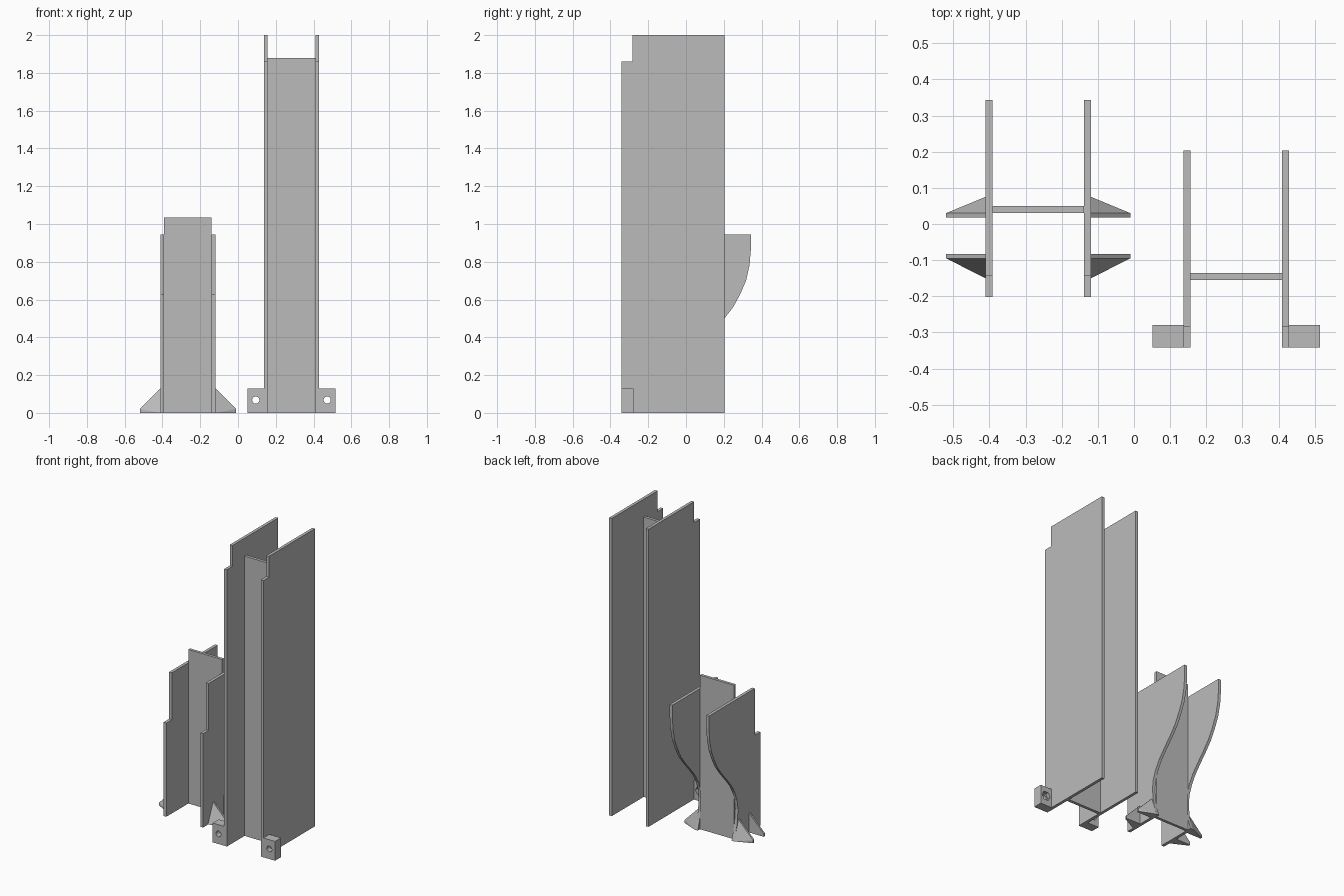
import bpy
import bmesh
import math
from mathutils import Vector

cube = bpy.data.objects.get("Cube")
if cube:
    bpy.data.objects.remove(cube, do_unlink=True)

grey = bpy.data.materials.new("light_grey")
grey.use_nodes = True
colour = (0.5, 0.5, 0.5, 1)
grey.diffuse_color = colour
grey.node_tree.nodes["Principled BSDF"].inputs["Base Color"].default_value = colour


def finish(bm, name):
    bmesh.ops.recalc_face_normals(bm, faces=bm.faces)
    mesh = bpy.data.meshes.new(name)
    bm.to_mesh(mesh)
    bm.free()
    mesh.materials.append(grey)
    obj = bpy.data.objects.new(name, mesh)
    bpy.context.collection.objects.link(obj)
    return obj


def prism(name, outline, axis, start, end):
    """Extrude a flat outline along x or y."""
    bm = bmesh.new()
    if axis == "x":
        verts = [bm.verts.new((start, a, b)) for a, b in outline]
        shift = Vector((end - start, 0, 0))
    else:
        verts = [bm.verts.new((a, start, b)) for a, b in outline]
        shift = Vector((0, end - start, 0))
    face = bm.faces.new(verts)
    result = bmesh.ops.extrude_face_region(bm, geom=[face], use_keep_orig=True)
    moved = [v for v in result["geom"] if isinstance(v, bmesh.types.BMVert)]
    bmesh.ops.translate(bm, verts=moved, vec=shift)
    return finish(bm, name)


def rect(a0, a1, b0, b1):
    return [(a0, b0), (a1, b0), (a1, b1), (a0, b1)]


def ring(x, z, radius, sides):
    return [(x + radius * math.cos(2 * math.pi * i / sides),
             z + radius * math.sin(2 * math.pi * i / sides)) for i in range(sides)]


def cut(target, cutter):
    cutter.hide_render = True
    cutter.hide_set(True)
    mod = target.modifiers.new("cut", "BOOLEAN")
    mod.operation = "DIFFERENCE"
    mod.solver = "EXACT"
    mod.object = cutter


SIDES = (("right", -1), ("left", 1))
HALF, THICK = 0.126, 0.02

# Tall channel: notched side plates, web and drilled mounting lugs
TALL_X = 0.283
tall_outline = [(-0.342, 0), (0.203, 0), (0.203, 2), (-0.283, 2),
                (-0.283, 1.86), (-0.342, 1.86)]
prism("tall_web", rect(TALL_X - HALF, TALL_X + HALF, 0, 1.88), "y", -0.155, -0.135)
for side, s in SIDES:
    inner, outer = TALL_X + s * HALF, TALL_X + s * (HALF + THICK)
    prism("tall_plate_" + side, tall_outline, "x", inner, outer)
    lug = prism("mounting_lug_" + side, rect(outer, TALL_X + s * 0.232, 0, 0.13),
                "y", -0.342, -0.279)
    hole_x, hole_z = TALL_X + s * 0.189, 0.068
    cut(lug, prism("hole_cutter_" + side, ring(hole_x, hole_z, 0.019, 24),
                   "y", -0.4, -0.29))
    cut(lug, prism("nut_pocket_cutter_" + side, ring(hole_x, hole_z, 0.032, 6),
                   "y", -0.303, -0.2))

# Short channel: side plates with a stepped front and an S-curved back
SHORT_X = -0.265
back_curve = [(0.075, 0), (0.055, 0.06), (0.042, 0.12), (0.035, 0.2),
              (0.043, 0.26), (0.065, 0.32), (0.1, 0.38), (0.15, 0.44),
              (0.203, 0.5), (0.25, 0.56), (0.288, 0.63), (0.318, 0.7),
              (0.336, 0.78), (0.343, 0.86), (0.343, 0.945)]
short_outline = [(-0.202, 0)] + back_curve + [(-0.143, 0.945), (-0.143, 0.63),
                                              (-0.202, 0.63)]
prism("short_web", rect(SHORT_X - HALF, SHORT_X + HALF, 0, 1.035), "y", 0.031, 0.05)

for side, s in SIDES:
    inner, outer = SHORT_X + s * HALF, SHORT_X + s * (HALF + THICK)
    tip = SHORT_X + s * 0.255
    prism("short_plate_" + side, short_outline, "x", inner, outer)
    # Foot gussets: an upright fin backed by a tapered brace
    fin = [(outer, 0), (tip, 0), (tip, 0.02), (outer, 0.13)]
    for end, near, far, reach in (("front", -0.083, -0.095, -0.15),
                                  ("back", 0.018, 0.03, 0.075)):
        prism(f"foot_fin_{end}_{side}", fin, "y", near, far)
        bm = bmesh.new()
        for x, z in fin:
            bm.verts.new((x, far, z))
        bm.verts.new((outer, reach, 0))
        bmesh.ops.convex_hull(bm, input=bm.verts)
        finish(bm, f"foot_brace_{end}_{side}")
